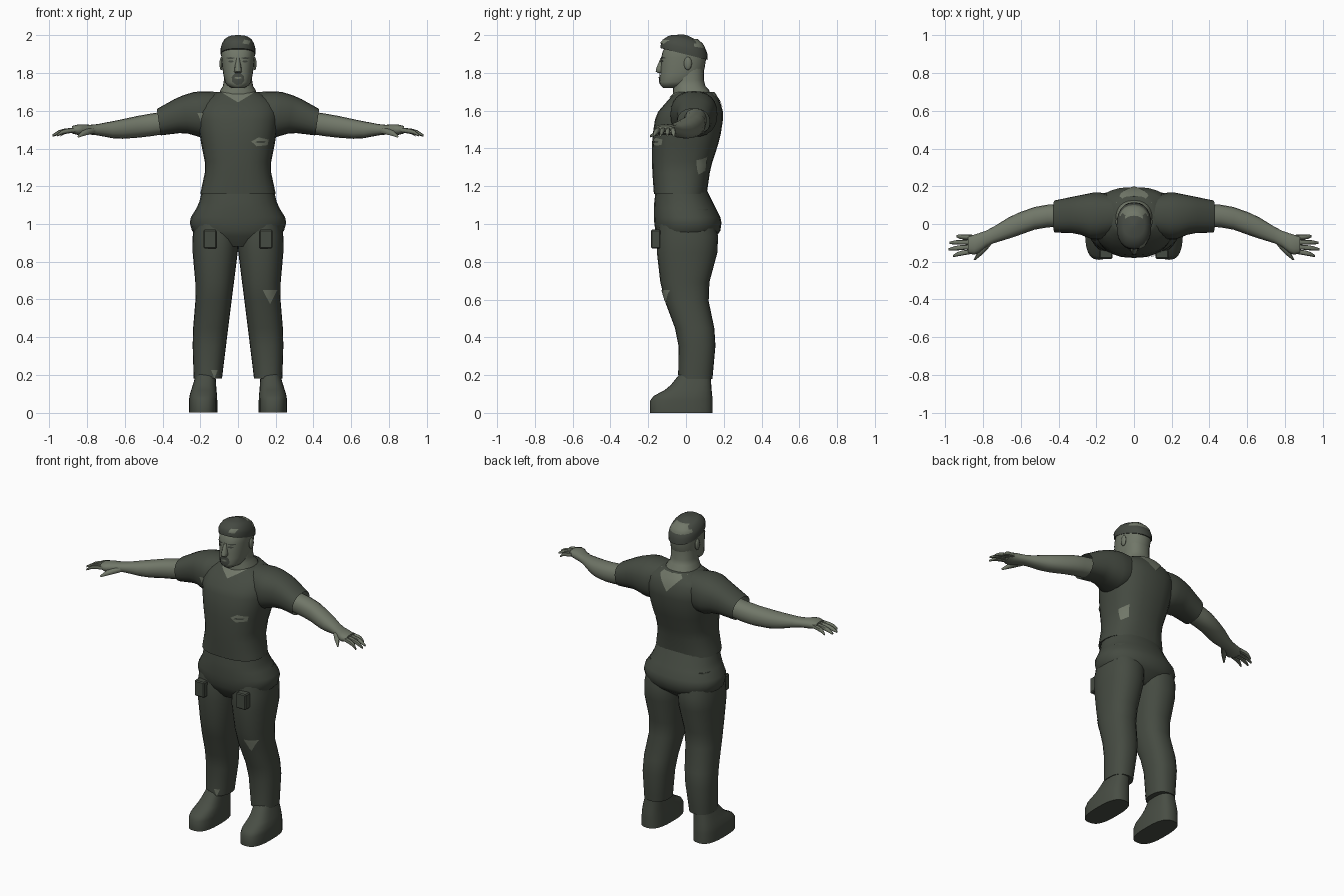
import bpy, bmesh, math
from mathutils import Matrix, Vector
from mathutils.bvhtree import BVHTree

if "Cube" in bpy.data.objects:
    bpy.data.objects.remove(bpy.data.objects["Cube"])


def material(name, *rgb):
    mat = bpy.data.materials.new(name)
    mat.use_nodes = True
    mat.diffuse_color = (*rgb, 1)
    shader = mat.node_tree.nodes["Principled BSDF"]
    shader.inputs["Base Color"].default_value = (*rgb, 1)
    shader.inputs["Roughness"].default_value = 0.9
    return mat


CLOTH = material("cloth_dark_green", .06, .07, .054)
BOOT = material("boot_green", .065, .075, .058)
HAIR = material("hair_dark", .06, .068, .055)
SKIN = material("skin_grey_green", .165, .185, .14)


def finish(name, bm, mat, angle=50):
    """Turn a bmesh into a smooth-shaded object of one material."""
    bmesh.ops.recalc_face_normals(bm, faces=bm.faces)
    mesh = bpy.data.meshes.new(name)
    bm.to_mesh(mesh)
    bm.free()
    mesh.materials.append(mat)
    part = bpy.data.objects.new(name, mesh)
    bpy.context.collection.objects.link(part)
    bpy.ops.object.select_all(action="DESELECT")
    part.select_set(True)
    bpy.context.view_layer.objects.active = part
    bpy.ops.object.shade_smooth_by_angle(angle=math.radians(angle))
    return part


def soften(keys):
    """Cut the corners of a run of key sections, keeping both ends."""
    rows = [Vector(key) for key in keys]
    result = [rows[0]]
    for low, high in zip(rows, rows[1:]):
        result += [low.lerp(high, .2), low.lerp(high, .8)]
    return result + [rows[-1]]


def superellipse(angle, power):
    for value in (math.cos(angle), math.sin(angle)):
        yield math.copysign(abs(value) ** (2 / power), value)


def loft(name, mat, keys, axis=2, side=1, sides=24, power=2.3, slope=0, open_end=False):
    """Skin sections of (position, centre a, centre b, radius a, radius b)."""
    bm = bmesh.new()
    loops = []
    for along, a, b, radius_a, radius_b in soften(keys):
        loop = []
        for i in range(sides):
            c, s = superellipse(math.tau * i / sides, power)
            point = [a + c * radius_a, b + s * radius_b]
            point.insert(axis, along + slope * s * radius_b)
            point[0] *= side
            loop.append(bm.verts.new(point))
        loops.append(loop)
    for low, high in zip(loops, loops[1:]):
        for i in range(sides):
            bm.faces.new((low[i - 1], low[i], high[i], high[i - 1]))
    bm.faces.new(loops[0])
    if not open_end:
        bm.faces.new(loops[-1])
    return finish(name, bm, mat)


def plate(name, target, mat, x, z, width, height, sides=3, back=False, lift=.005):
    """Thin polygon laid on the front or back surface of a part."""
    tree = BVHTree.FromPolygons([v.co for v in target.data.vertices],
                                [p.vertices[:] for p in target.data.polygons])
    facing = Vector((0, 1 if back else -1, 0))
    bm = bmesh.new()
    corners = []
    for i in range(sides):
        angle = math.pi / 6 + math.tau * i / sides
        corners.append(bm.verts.new((x + width * math.cos(angle), 0,
                                     z + height * math.sin(angle))))
    bm.faces.new(corners)
    bmesh.ops.triangulate(bm, faces=bm.faces)
    bmesh.ops.subdivide_edges(bm, edges=bm.edges, cuts=3, use_grid_fill=True)
    for v in bm.verts:
        hit = tree.ray_cast(v.co + facing, -facing)[0]
        if hit is None:
            hit = tree.find_nearest(v.co + facing * .1)[0]
        v.co = hit + facing * lift
    return finish(name, bm, mat)


# Shirt body and hips
shirt = loft("shirt_body", CLOTH, [
    (1.16, 0, -.03, .2, .14), (1.3, 0, -.025, .17, .155), (1.45, 0, 0, .2, .18),
    (1.58, 0, .02, .22, .18), (1.65, 0, .04, .2, .14), (1.7, 0, .045, .11, .1)],
    power=2.5)
loft("trouser_hips", CLOTH, [
    (.88, 0, -.01, .14, .1), (.95, 0, .01, .24, .17), (1.02, 0, .01, .26, .18),
    (1.1, 0, -.01, .21, .16), (1.18, 0, -.025, .19, .135)])

# Neck, head and hair
loft("neck", SKIN, [
    (1.6, 0, .03, .1, .1), (1.7, 0, .03, .1, .1),
    (1.74, 0, .015, .075, .08), (1.85, 0, .015, .075, .08)])
head = loft("head", SKIN, [
    (1.72, 0, -.07, .03, .05), (1.74, 0, -.055, .065, .085), (1.8, 0, -.02, .08, .115),
    (1.9, 0, -.01, .09, .12), (1.95, 0, -.005, .085, .1), (1.98, 0, 0, .05, .06)])
hair = loft("hair_cap", HAIR, [
    (1.9, 0, -.01, .092, .125), (1.94, 0, -.01, .092, .122),
    (1.98, 0, 0, .07, .085), (2, 0, 0, .01, .01)], slope=-.25)
loft("nose", SKIN, [
    (1.8, 0, -.13, .015, .02), (1.81, 0, -.13, .022, .035),
    (1.88, 0, -.12, .009, .015)], sides=10)

# Face details
plate("beard", head, HAIR, 0, 1.77, .035, .034, sides=8)
plate("mouth", head, SKIN, 0, 1.775, .02, .006, sides=6, lift=.009)
plate("scalp_patch", hair, SKIN, .045, 1.965, .025, .015, sides=4)

# Paired parts
for side, word in ((1, "left"), (-1, "right")):
    plate(word + "_eyebrow", head, HAIR, side * .04, 1.88, .025, .005, sides=6)
    plate(word + "_eye", head, HAIR, side * .037, 1.862, .016, .006, sides=6)
    bm = bmesh.new()
    bmesh.ops.create_uvsphere(
        bm, u_segments=12, v_segments=8, radius=.035,
        matrix=Matrix.LocRotScale((side * .088, .01, 1.85), None, (.3, .6, 1)))
    finish(word + "_ear", bm, SKIN)

    sleeve = loft(word + "_sleeve", CLOTH, [
        (.08, .05, 1.6, .1, .1), (.2, .04, 1.58, .13, .125),
        (.3, .05, 1.58, .1, .095), (.42, .04, 1.54, .085, .07)],
        axis=0, side=side, slope=.15, open_end=True)
    loft(word + "_arm", SKIN, [
        (.3, .05, 1.55, .06, .06), (.5, .04, 1.52, .06, .06), (.64, -.01, 1.5, .06, .05),
        (.77, -.07, 1.5, .04, .025), (.84, -.11, 1.5, .055, .03), (.88, -.11, 1.5, .045, .02)],
        axis=0, side=side, sides=16)

    # Fingers fan out from the palm and droop at the tips
    for i, finger in enumerate(("little", "ring", "middle", "index")):
        tip = .985 - .015 * (i - 1.7) ** 2
        root_y, tip_y = -.07 - .025 * i, -.065 - .035 * i
        loft(f"{word}_{finger}_finger", SKIN, [
            (.86, root_y, 1.5, .013, .013),
            ((.9 + tip) / 2, (root_y + tip_y) / 2, 1.49, .013, .013),
            (tip, tip_y, 1.47, .006, .006)], axis=0, side=side, sides=8)
    loft(word + "_thumb", SKIN, [
        (-.1, .78, 1.495, .03, .018), (-.15, .81, 1.485, .02, .015),
        (-.19, .845, 1.465, .006, .006)], axis=1, side=side, sides=8)

    leg = loft(word + "_trouser_leg", CLOTH, [
        (.18, .16, .05, .075, .09), (.4, .15, .06, .092, .1), (.64, .125, -.01, .097, .12),
        (.9, .12, .01, .125, .17), (1.08, .11, 0, .11, .13)], side=side)
    loft(word + "_boot", BOOT, [
        (0, .185, -.025, .075, .165), (.08, .185, -.025, .075, .165),
        (.13, .18, .02, .065, .115), (.21, .17, .05, .05, .08)], side=side, power=2.7)

    # Bevelled thigh pocket
    bm = bmesh.new()
    bmesh.ops.create_cube(bm, size=.1, matrix=Matrix.LocRotScale(
        (side * .148, -.16, .92), None, (.7, .5, 1)))
    bmesh.ops.bevel(bm, geom=bm.edges, offset=.006, segments=1, affect="EDGES")
    finish(word + "_pocket", bm, CLOTH, angle=30)

    # Cloth torn on one side only
    if side > 0:
        plate("knee_tear", leg, SKIN, .17, .625, .045, .05)
    else:
        plate("ankle_tear", leg, SKIN, -.125, .21, .02, .03)
        plate("armpit_tear", sleeve, SKIN, -.19, 1.57, .03, .04)

# Collar openings and shirt tears
plate("collar_front", shirt, SKIN, 0, 1.68, .1, .035)
plate("collar_back", shirt, SKIN, 0, 1.665, .11, .07, back=True)
plate("chest_tear", shirt, SKIN, .12, 1.435, .05, .025, sides=5)
plate("chest_strip", shirt, CLOTH, .12, 1.435, .035, .007, sides=4, lift=.009)
plate("back_tear", shirt, SKIN, .145, 1.31, .025, .055, sides=4, back=True)
